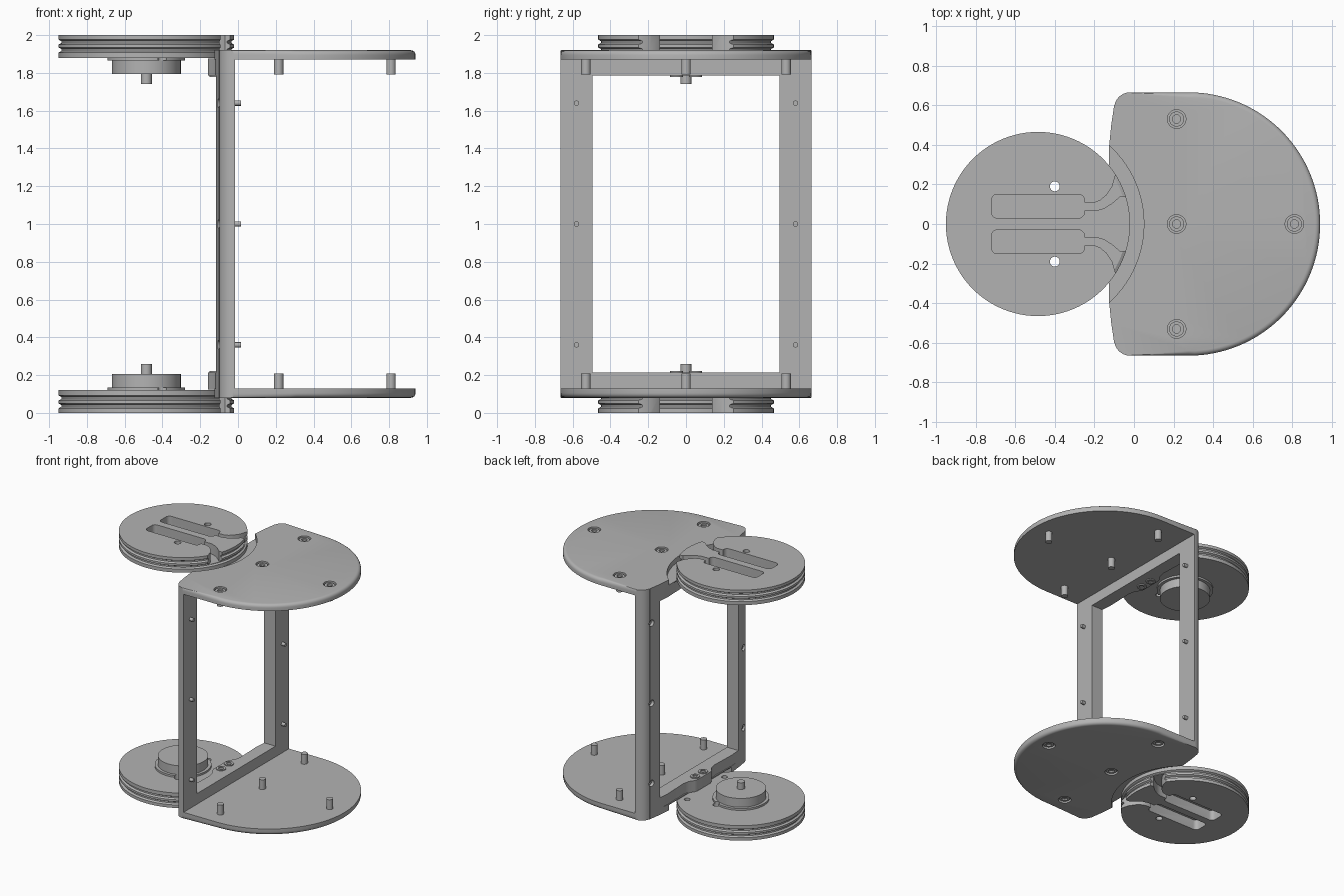
import bpy, bmesh
from math import cos, sin, pi, radians
from mathutils import Matrix, Vector

cube = bpy.data.objects.get("Cube")
if cube:
    bpy.data.objects.remove(cube, do_unlink=True)

grey = bpy.data.materials.new("plain grey")
grey.use_nodes = True
GREY = (0.45, 0.45, 0.45, 1)
grey.diffuse_color = GREY
grey.node_tree.nodes["Principled BSDF"].inputs["Base Color"].default_value = GREY

MID = 1.0        # height of the mirror plane
WHEEL_X = -0.485  # wheel axis


def arc(cx, cy, r, a0, a1, n):
    steps = [radians(a0 + (a1 - a0) * i / n) for i in range(n + 1)]
    return [(cx + r * cos(a), cy + r * sin(a)) for a in steps]


def circle(cx, cy, r, n=32):
    return arc(cx, cy, r, 0, 360, n)[:-1]


def both_sides(half):
    """Complete a half outline by mirroring it across y."""
    return half + [(x, -y) for x, y in reversed(half) if abs(y) > 1e-6]


def finish(name, bm):
    """Store the mesh with its origin on the mirror plane."""
    bmesh.ops.recalc_face_normals(bm, faces=bm.faces)
    bmesh.ops.translate(bm, verts=bm.verts, vec=(0, 0, -MID))
    mesh = bpy.data.meshes.new(name)
    bm.to_mesh(mesh)
    bm.free()
    mesh.materials.append(grey)
    ob = bpy.data.objects.new(name, mesh)
    ob.location.z = MID
    bpy.context.collection.objects.link(ob)
    return ob


def prism_bm(outline, z0, z1):
    bm = bmesh.new()
    base = bm.faces.new([bm.verts.new((x, y, z0)) for x, y in outline])
    top = bmesh.ops.extrude_face_region(bm, geom=[base], use_keep_orig=True)["geom"]
    verts = [g for g in top if isinstance(g, bmesh.types.BMVert)]
    bmesh.ops.translate(bm, verts=verts, vec=(0, 0, z1 - z0))
    bmesh.ops.recalc_face_normals(bm, faces=bm.faces)
    return bm


def prism(name, outline, z0, z1, round_corners=0):
    bm = prism_bm(outline, z0, z1)
    if round_corners:
        upright = [e for e in bm.edges if abs(e.verts[0].co.z - e.verts[1].co.z) > 1e-4]
        bmesh.ops.bevel(bm, geom=upright, offset=round_corners, segments=5,
                        profile=0.5, affect="EDGES")
    return finish(name, bm)


def rod_x(name, y, z, r, x0, x1):
    """Cylinder lying along x."""
    bm = prism_bm(circle(0, 0, r, 20), x0, x1)
    bmesh.ops.transform(bm, verts=bm.verts,
                        matrix=Matrix.Translation((0, y, z)) @ Matrix.Rotation(pi / 2, 4, "Y"))
    return finish(name, bm)


def lathe(name, profile, cx, cy, n=32):
    """Turn an (r, z) profile that starts and ends on the axis."""
    bm = bmesh.new()
    verts = [bm.verts.new((cx + r, cy, z)) for r, z in profile]
    edges = [bm.edges.new(pair) for pair in zip(verts, verts[1:])]
    bmesh.ops.spin(bm, geom=verts + edges, cent=(cx, cy, 0), axis=(0, 0, 1),
                   angle=2 * pi, steps=n, use_merge=True)
    bmesh.ops.remove_doubles(bm, verts=bm.verts, dist=1e-5)
    return finish(name, bm)


def activate(ob):
    bpy.ops.object.select_all(action="DESELECT")
    ob.select_set(True)
    bpy.context.view_layer.objects.active = ob


def complete(ob, cutters=(), mirror=True):
    """Cut, mirror to the other end, and shade."""
    for c in cutters:
        m = ob.modifiers.new("cut", "BOOLEAN")
        m.operation, m.solver, m.object = "DIFFERENCE", "EXACT", c
    if mirror:
        m = ob.modifiers.new("mirror", "MIRROR")
        m.use_axis = (False, False, True)
        m.use_mirror_merge = False
    activate(ob)
    for m in list(ob.modifiers):
        bpy.ops.object.modifier_apply(modifier=m.name)
    for c in cutters:
        bpy.data.objects.remove(c, do_unlink=True)
    bpy.ops.object.shade_smooth_by_angle(angle=radians(30))


# End plates: rounded D outline, softened outer rim, wheel recess, screw seats
half = ([(-0.125, 0), (-0.125, 0.4), (-0.115, 0.5), (-0.1, 0.6)]
        + arc(-0.02, 0.585, 0.08, 170, 90, 6) + arc(0.275, 0, 0.665, 90, 0, 32))
bm = prism_bm(both_sides(half), 0.08, 0.13)
rim = [e for e in bm.edges if all(v.co.z < 0.09 and v.co.x > -0.03 for v in e.verts)]
bmesh.ops.bevel(bm, geom=rim, offset=0.025, segments=4, profile=0.5, affect="EDGES")
plate = finish("end_plates", bm)
posts = [(0.215, -0.53), (0.215, 0), (0.215, 0.53), (0.81, 0)]
cuts = [prism("cutter", circle(WHEEL_X, 0, 0.535, 96), 0, 0.122)]
cuts += [prism("cutter", circle(x, y, 0.047), 0.05, 0.1) for x, y in posts]
complete(plate, cuts)

# Plate screws with socket heads and projecting shanks
for x, y in posts:
    complete(lathe("plate_screws", [(0, 0.1), (0.021, 0.1), (0.021, 0.088), (0.038, 0.088),
                                    (0.038, 0.11), (0.025, 0.11), (0.025, 0.208),
                                    (0, 0.208)], x, y))

# Upright frame with a window, a bulge behind each crossbar, and screw seats
half = ([(-0.16, 0), (-0.16, 0.08), (-0.15, 0.11), (-0.125, 0.145), (-0.115, 0.2),
         (-0.122, 0.4), (-0.115, 0.5), (-0.1, 0.6)]
        + arc(-0.02, 0.585, 0.08, 170, 90, 6) + [(-0.015, 0.665), (-0.015, 0)])
frame = prism("upright_frame", both_sides(half), 0.125, 1.875)
window = [(-0.3, -0.495), (0.1, -0.495), (0.1, 0.495), (-0.3, 0.495)]
cuts = [prism("cutter", window, 0.215, 1.785)]
pegs = [(y, z) for y in (-0.58, 0.58) for z in (0.36, 1.0, 1.64)]
cuts += [rod_x("cutter", y, z, 0.025, -0.2, -0.08) for y, z in pegs]
complete(frame, cuts, mirror=False)

# Small screws through the frame legs
for y, z in pegs:
    complete(rod_x("leg_screw", y, z, 0.014, -0.09, 0.016), mirror=False)

# Crossbar screws on the bulge
for y in (-0.05, 0.05):
    complete(lathe("crossbar_screws", [(0, 0.2), (0.035, 0.2), (0.035, 0.222), (0.018, 0.222),
                                       (0.018, 0.212), (0, 0.212)], -0.115, y))

# Grooved wheels with cord slots, flared cord exits and pin holes
wheel = lathe("grooved_wheels",
              [(0, 0), (0.465, 0), (0.465, 0.024), (0.45, 0.032), (0.45, 0.042),
               (0.465, 0.05), (0.465, 0.066), (0.45, 0.074), (0.45, 0.084), (0.465, 0.092),
               (0.465, 0.12), (0.205, 0.12), (0.205, 0.135), (0.182, 0.135),
               (0.182, 0.205), (0, 0.205)], WHEEL_X, 0, 96)
slot = [(-0.72, 0.03), (-0.25, 0.03), (-0.25, 0.15), (-0.72, 0.15)]
exit_path = [(-0.27, 0.068), (-0.19, 0.068), (-0.15, 0.08), (-0.11, 0.105), (-0.07, 0.14),
             (0.02, 0.14), (0.02, 0.29), (-0.088, 0.29), (-0.095, 0.24), (-0.11, 0.19),
             (-0.14, 0.145), (-0.17, 0.12), (-0.2, 0.108), (-0.27, 0.108)]
cuts = []
for s in (-1, 1):
    cuts.append(prism("cutter", [(x, s * y) for x, y in slot], -0.05, 0.08, 0.03))
    cuts.append(prism("cutter", [(x, s * y) for x, y in exit_path], -0.05, 0.081))
    cuts.append(prism("cutter", circle(-0.4, s * 0.19, 0.025, 24), -0.1, 0.18))
    cuts.append(prism("cutter", circle(-0.175, s * 0.235, 0.022, 24), 0.09, 0.18))
complete(wheel, cuts)

# Wheel shafts
complete(prism("wheel_shafts", circle(WHEEL_X, 0, 0.029), 0.19, 0.258))
